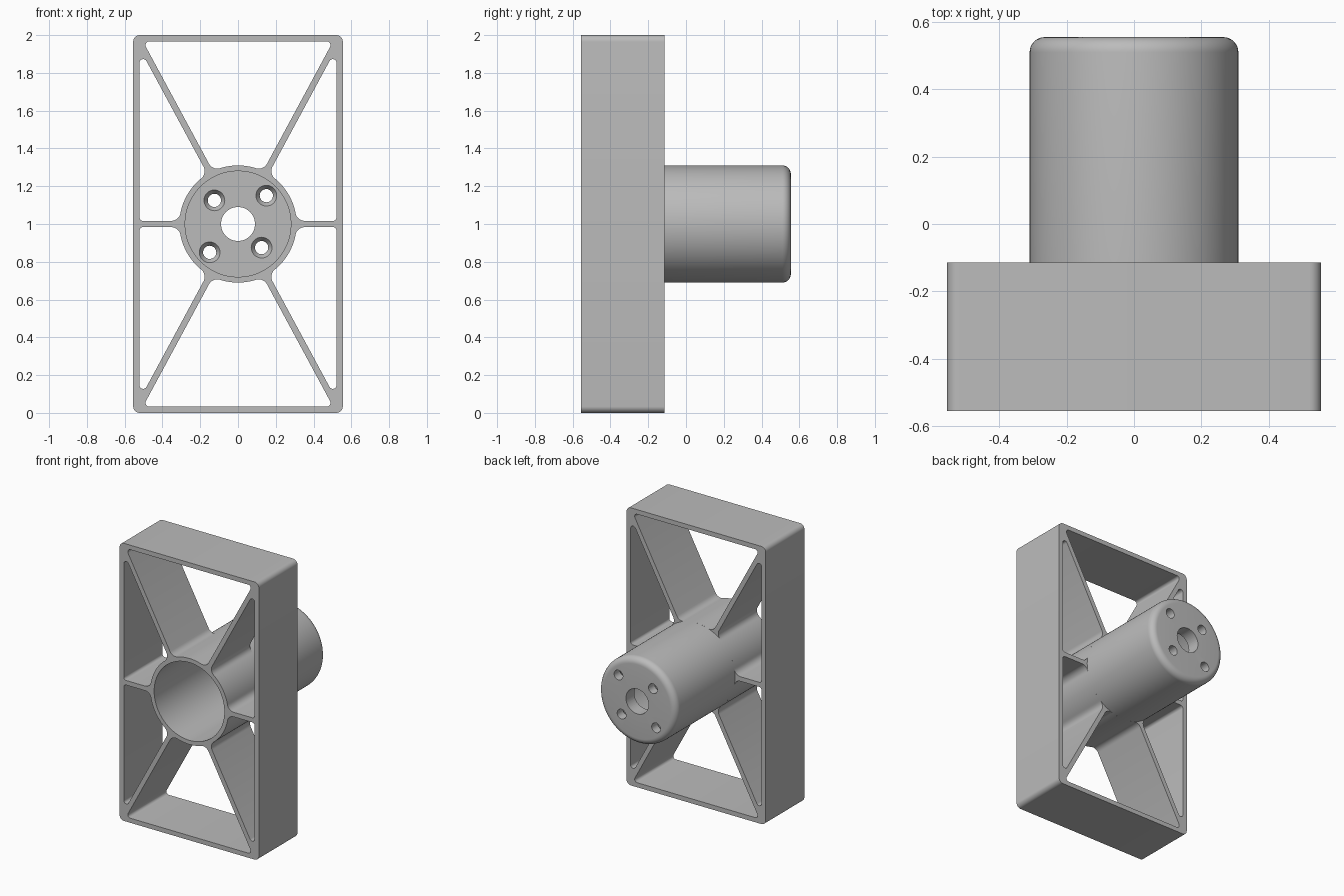
import bpy, bmesh, math
from mathutils import Matrix

cube = bpy.data.objects.get("Cube")
if cube:
    bpy.data.objects.remove(cube)

# Main dimensions
HALF_W, HALF_H, WALL = 0.555, 1.0, 0.033
FRONT, FRAME_BACK, BACK = -0.555, -0.115, 0.555
HUB_R, BORE_R, FLOOR = 0.31, 0.28, 0.46
SPOKE, HUB_FILLET, CORNER = 0.0165, 0.05, 0.02
DIAG = math.atan2(1, 0.54)

grey = bpy.data.materials.new("Plain grey")
grey.use_nodes = True
colour = (0.5, 0.5, 0.5, 1)
grey.diffuse_color = colour
grey.node_tree.nodes["Principled BSDF"].inputs["Base Color"].default_value = colour


def unit(a):
    return complex(math.cos(a), math.sin(a))


def arc(c, p, q, n=8):
    """Shorter arc about c from p to q."""
    turn = (q - c) / (p - c)
    sweep = math.atan2(turn.imag, turn.real)
    return [c + (p - c) * unit(sweep * i / n) for i in range(n + 1)]


def rounded(prev, p, nxt, r):
    """Round the corner p with radius r."""
    a, b = (prev - p) / abs(prev - p), (nxt - p) / abs(nxt - p)
    half = math.acos((a * b.conjugate()).real) / 2
    mid = (a + b) / abs(a + b)
    t = r / math.tan(half)
    return arc(p + mid * r / math.sin(half), p + a * t, p + b * t)


def hub_fillet(a, side):
    """Blend from the hub circle to one face of the spoke at angle a."""
    off = SPOKE + HUB_FILLET
    along = math.sqrt((HUB_R + HUB_FILLET) ** 2 - off ** 2)
    c = complex(along, off * side) * unit(a)
    return arc(c, c * HUB_R / (HUB_R + HUB_FILLET), complex(along, SPOKE * side) * unit(a))


def pocket(a0, a1):
    """Opening between two neighbouring spokes, the hub and the outer wall."""
    mid = unit((a0 + a1) / 2)
    upright = abs(mid.imag) > 0.95

    def wall_point(a, side):
        u = unit(a)
        off = 1j * u * SPOKE * side
        if upright:
            t = (math.copysign(HALF_H - WALL, mid.imag) - off.imag) / u.imag
        else:
            t = (math.copysign(HALF_W - WALL, mid.real) - off.real) / u.real
        return off + u * t

    start, end = hub_fillet(a0, 1), hub_fillet(a1, -1)
    p0, p1 = wall_point(a0, 1), wall_point(a1, -1)
    return (arc(0, start[0], end[0], 24) + end[1:]
            + rounded(end[-1], p1, p0, CORNER)
            + rounded(p1, p0, start[-1], CORNER) + start[:0:-1])


def finish(obj):
    obj.data.materials.clear()
    obj.data.materials.append(grey)
    bpy.ops.object.select_all(action='DESELECT')
    obj.select_set(True)
    bpy.context.view_layer.objects.active = obj
    bpy.ops.object.shade_smooth_by_angle(angle=math.radians(30))


def add_mesh(name, bm):
    mesh = bpy.data.meshes.new(name)
    bmesh.ops.recalc_face_normals(bm, faces=bm.faces)
    bm.to_mesh(mesh)
    bm.free()
    obj = bpy.data.objects.new(name, mesh)
    bpy.context.collection.objects.link(obj)
    return obj


# Frame with spokes and hub ring: one filled outline, extruded
corners = [complex(x, z) for x, z in ((HALF_W, HALF_H), (-HALF_W, HALF_H),
                                      (-HALF_W, -HALF_H), (HALF_W, -HALF_H))]
outer = []
for i, p in enumerate(corners):
    outer += rounded(corners[i - 1], p, corners[(i + 1) % 4], 0.035)
bore = [BORE_R * unit(math.tau * i / 96) for i in range(96)]
rays = [0, DIAG, math.pi - DIAG, math.pi, math.pi + DIAG, math.tau - DIAG, math.tau]
outlines = [outer, bore] + [pocket(a, b) for a, b in zip(rays, rays[1:])]

curve = bpy.data.curves.new("frame_outline", 'CURVE')
curve.dimensions, curve.fill_mode = '2D', 'BOTH'
curve.extrude = (FRAME_BACK - FRONT) / 2
for outline in outlines:
    spline = curve.splines.new('POLY')
    spline.points.add(len(outline) - 1)
    for point, p in zip(spline.points, outline):
        point.co = (p.real, p.imag, 0, 1)
    spline.use_cyclic_u = True
outline_obj = bpy.data.objects.new("frame_outline", curve)
bpy.context.collection.objects.link(outline_obj)
graph = bpy.context.evaluated_depsgraph_get()
flat = bpy.data.meshes.new_from_object(outline_obj.evaluated_get(graph))
bm = bmesh.new()
bm.from_mesh(flat)
bpy.data.objects.remove(outline_obj)
bmesh.ops.remove_doubles(bm, verts=bm.verts, dist=0.00005)
bm.transform(Matrix.Translation((0, (FRONT + FRAME_BACK) / 2, 1))
             @ Matrix.Rotation(math.pi / 2, 4, 'X'))
finish(add_mesh("spoked_frame", bm))


def lathe(name, profile, x=0, z=1, steps=96):
    """Closed solid turned about a line along y; profile is (radius, y)."""
    bm = bmesh.new()
    verts = [bm.verts.new((r, y, 0)) for r, y in profile]
    edges = [bm.edges.new(pair) for pair in zip(verts, verts[1:])]
    bmesh.ops.spin(bm, geom=verts + edges, cent=(0, 0, 0), axis=(0, 1, 0),
                   angle=math.tau, steps=steps)
    bmesh.ops.remove_doubles(bm, verts=bm.verts, dist=0.0001)
    bm.transform(Matrix.Translation((x, 0, z)))
    return add_mesh(name, bm)


# Motor-style cup behind the frame, with a rounded back rim
ROUND = 0.045
rim = arc(complex(HUB_R - ROUND, BACK - ROUND), complex(HUB_R, BACK - ROUND),
          complex(HUB_R - ROUND, BACK))
cup = lathe("hub_cup", [(0, FLOOR), (BORE_R, FLOOR), (BORE_R, FRAME_BACK), (HUB_R, FRAME_BACK)]
            + [(p.real, p.imag) for p in rim] + [(0, BACK)])

# Shaft hole and four countersunk screw holes
END = BACK + 0.05
cutters = [lathe("shaft_cutter", [(0, 0.3), (0.09, 0.3), (0.09, END), (0, END)], steps=48)]
for x, z in ((-0.125, 0.125), (0.15, 0.15), (-0.15, -0.15), (0.125, -0.125)):
    cutters.append(lathe("screw_cutter", [(0, 0.44), (0.055, 0.44), (0.055, FLOOR),
                                          (0.035, FLOOR + 0.03), (0.035, END), (0, END)],
                         x, 1 + z, 32))
bpy.context.view_layer.objects.active = cup
for cutter in cutters:
    mod = cup.modifiers.new("hole", 'BOOLEAN')
    mod.operation, mod.solver, mod.object = 'DIFFERENCE', 'EXACT', cutter
    bpy.ops.object.modifier_apply(modifier=mod.name)
for cutter in cutters:
    bpy.data.objects.remove(cutter)
finish(cup)
